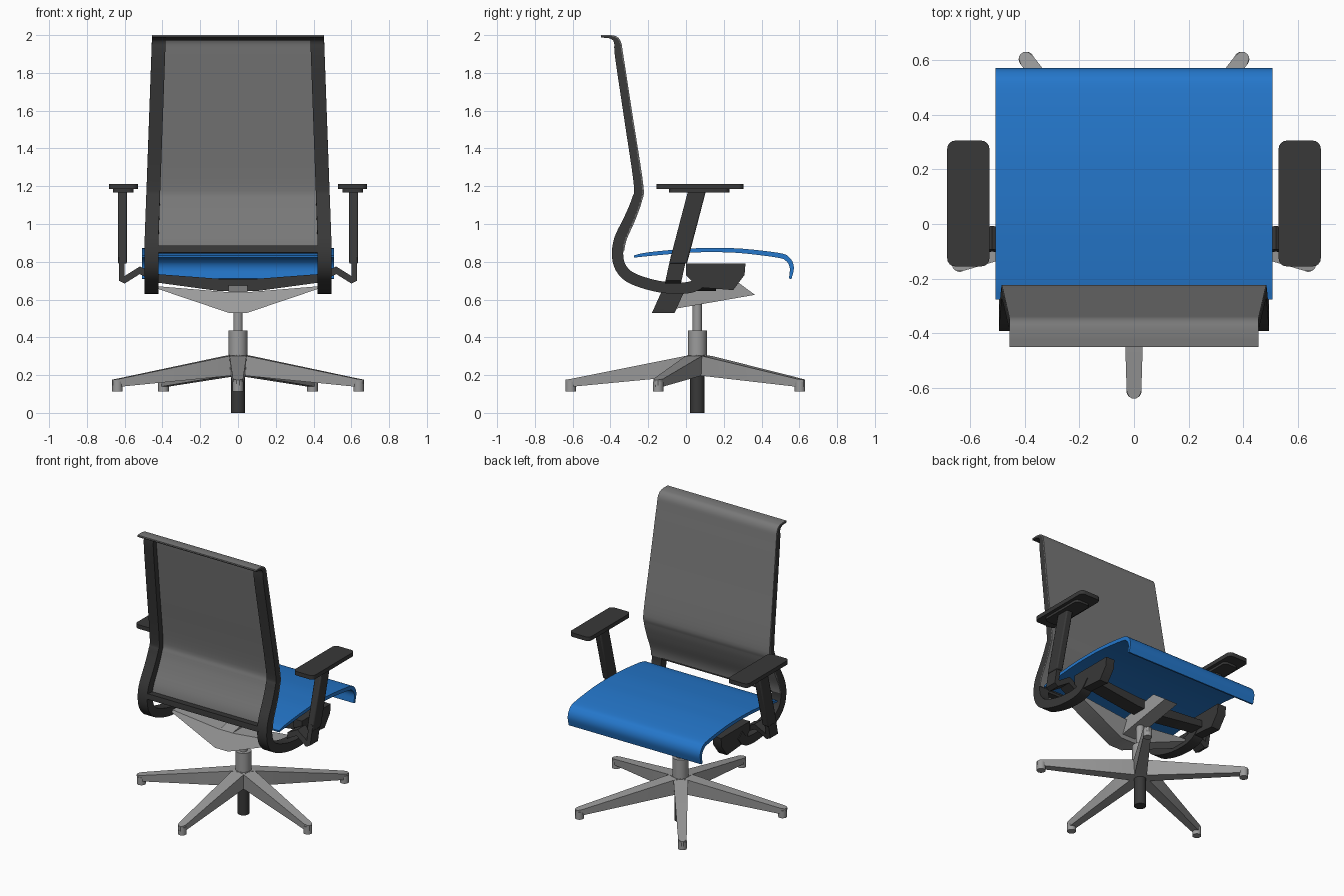
import bpy, bmesh, math
from mathutils import Vector, Matrix

if "Cube" in bpy.data.objects:
    bpy.data.objects.remove(bpy.data.objects["Cube"])


def material(name, rgb):
    m = bpy.data.materials.new(name)
    m.use_nodes = True
    m.diffuse_color = (*rgb, 1)
    m.node_tree.nodes["Principled BSDF"].inputs["Base Color"].default_value = (*rgb, 1)
    return m


BLACK = material("black plastic", (0.04, 0.04, 0.04))
MESH = material("grey mesh", (0.19, 0.19, 0.19))
METAL = material("light grey metal", (0.33, 0.33, 0.33))
BLUE = material("blue fabric", (0.018, 0.185, 0.6))


def finish(name, bm, mat, bevel=0):
    bmesh.ops.recalc_face_normals(bm, faces=bm.faces[:])
    mesh = bpy.data.meshes.new(name)
    bm.to_mesh(mesh)
    bm.free()
    mesh.materials.append(mat)
    ob = bpy.data.objects.new(name, mesh)
    bpy.context.collection.objects.link(ob)
    bpy.ops.object.select_all(action='DESELECT')
    ob.select_set(True)
    bpy.context.view_layer.objects.active = ob
    bpy.ops.object.shade_smooth_by_angle(angle=math.radians(35))
    if bevel:
        b = ob.modifiers.new("bevel", 'BEVEL')
        b.width, b.segments = bevel, 2
    return ob


def loft(name, rings, mat, bevel=0):
    """Skin a list of equal-length rings and cap both ends."""
    bm = bmesh.new()
    vs = [[bm.verts.new(p) for p in ring] for ring in rings]
    n = len(vs[0])
    for a, b in zip(vs, vs[1:]):
        for i in range(n):
            j = (i + 1) % n
            bm.faces.new((a[i], a[j], b[j], b[i]))
    bm.faces.new(vs[0])
    bm.faces.new(vs[-1][::-1])
    return finish(name, bm, mat, bevel)


def side_prism(name, profile, x0, x1, mat, bevel=0):
    return loft(name, [[(x, y, z) for y, z in profile] for x in (x0, x1)], mat, bevel)


def front_prism(name, profile, y0, y1, mat, lean=0):
    base = profile[0][1]
    return loft(name, [[(x, y + lean * (z - base), z) for x, z in profile]
                       for y in (y0, y1)], mat)


def cylinder(name, r, z0, z1, x, y, mat):
    bm = bmesh.new()
    bmesh.ops.create_cone(bm, cap_ends=True, segments=28, radius1=r, radius2=r, depth=z1 - z0,
                          matrix=Matrix.Translation((x, y, (z0 + z1) / 2)))
    return finish(name, bm, mat)


def smooth_path(pts, steps=5):
    """Catmull-Rom curve through (y, z, thickness) points."""
    p = [Vector(q) for q in pts]
    p = [p[0] * 2 - p[1]] + p + [p[-1] * 2 - p[-2]]
    out = []
    for a, b, c, d in zip(p, p[1:], p[2:], p[3:]):
        for k in range(steps):
            t = k / steps
            out.append(0.5 * (2 * b + (c - a) * t + (2 * a - 5 * b + 4 * c - d) * t ** 2
                              + (3 * b - a - 3 * c + d) * t ** 3))
    return out + [p[-2]]


def ribbon(name, path, left, right, mat, low=-0.5, high=0.5, skin=0):
    """Band along a side path; left and right give x from height."""
    rings = []
    for i, p in enumerate(path):
        d = path[min(i + 1, len(path) - 1)] - path[max(i - 1, 0)]
        n = Vector((-d.y, d.x)).normalized()
        a = p.xy + n * p.z * low
        b = p.xy + n * (p.z * high + skin)
        rings.append([(left(p.y), *a), (right(p.y), *a), (right(p.y), *b), (left(p.y), *b)])
    return loft(name, rings, mat)


# Backrest: side rails that sweep under the seat, mesh sheet, cross bars
rail = smooth_path([(-0.45, 1.991, .008), (-0.40, 1.988, .014), (-0.367, 1.965, .03),
                    (-0.355, 1.88, .04), (-0.305, 1.55, .042), (-0.254, 1.21, .045),
                    (-0.262, 1.13, .05), (-0.30, 1.03, .055), (-0.35, 0.92, .06),
                    (-0.362, 0.83, .06), (-0.34, 0.76, .06), (-0.28, 0.71, .06),
                    (-0.15, 0.67, .06), (-0.02, 0.66, .06), (0.06, 0.68, .06),
                    (0.11, 0.735, .06)])


def outer(z):
    return min(0.455 + (2 - z) * 0.036, 0.495)


for s, side in ((1, "left"), (-1, "right")):
    ribbon(side + "_back_rail", rail, lambda z: s * (outer(z) - 0.073),
           lambda z: s * outer(z), BLACK)
sheet = [p for p in rail if p.y > 0.86]
ribbon("back_mesh", sheet, lambda z: -outer(z), outer, MESH, low=0.42, skin=0.005)
ribbon("back_top_trim", rail[:9], lambda z: -outer(z), outer, BLACK, low=-0.4, high=0.38)
lower = [p for p in rail if 0.83 < p.y < 0.9]
ribbon("back_lower_bar", lower, lambda z: -0.43, lambda z: 0.43, BLACK, high=0.4)

# Seat pan with a waterfall front edge
seat = smooth_path([(-0.275, 0.828, .012), (-0.2, 0.84, .02), (0, 0.858, .022),
                    (0.15, 0.862, .022), (0.3, 0.857, .024), (0.49, 0.834, .026),
                    (0.54, 0.812, .026), (0.56, 0.77, .022), (0.552, 0.71, .014)])
ribbon("seat", seat, lambda z: -0.508, lambda z: 0.508, BLUE)

# Under-seat mechanism
side_prism("centre_beam", [(-0.18, 0.53), (-0.13, 0.64), (0.25, 0.71), (0.365, 0.625)],
           -0.05, 0.05, METAL)
front_prism("support_wing", [(-0.05, 0.53), (0.05, 0.53), (0.42, 0.655), (0.42, 0.67),
                             (0.06, 0.64), (-0.06, 0.64), (-0.42, 0.67), (-0.42, 0.655)],
            -0.18, -0.06, METAL, lean=0.45)
front_prism("cross_beam", [(-0.1, 0.645), (0.1, 0.645), (0.43, 0.69), (0.43, 0.735),
                           (0.1, 0.71), (-0.1, 0.71), (-0.43, 0.735), (-0.43, 0.69)],
            0.06, 0.16, BLACK)

for s, side in ((1, "left"), (-1, "right")):
    side_prism(side + "_seat_bracket", [(0, 0.79), (0.315, 0.79), (0.31, 0.73),
                                        (0.25, 0.65), (0.06, 0.665), (0.0, 0.73)],
               s * 0.425, s * 0.49, BLACK)

    # Armrest: bent strap, slanted post, two-layer pad
    strap = [(0.45, 0.74), (0.52, 0.775), (0.6, 0.725), (0.6, 0.83), (0.63, 0.83),
             (0.63, 0.70), (0.6, 0.685), (0.52, 0.735), (0.45, 0.70)]
    front_prism(side + "_arm_strap", [(s * x, z) for x, z in strap], -0.1, -0.015, BLACK, 0.22)
    side_prism(side + "_arm_post", [(-0.09, 0.79), (0.005, 0.79), (0.107, 1.18), (0.012, 1.18)],
               s * 0.588, s * 0.636, BLACK, 0.008)
    for part, hx, y0, y1, z0, z1 in (("pad", 0.077, -0.155, 0.305, 1.184, 1.212),
                                     ("pad_plate", 0.055, -0.09, 0.23, 1.168, 1.186)):
        cx, r = s * 0.607, 0.028
        outline = []
        for k in range(20):
            q = k // 5
            a = math.radians(90 * q + 22.5 * (k % 5))
            sx, sy = (1, -1, -1, 1)[q], (1, 1, -1, -1)[q]
            outline.append((cx + sx * (hx - r) + r * math.cos(a),
                            (y0 + y1) / 2 + sy * ((y1 - y0) / 2 - r) + r * math.sin(a)))
        loft(side + "_arm_" + part, [[(x, y, z) for x, y in outline] for z in (z0, z1)], BLACK)

# Pedestal column
CY = 0.06
cylinder("lower_stem", 0.038, 0, 0.29, 0, CY, BLACK)
cylinder("column_sleeve", 0.05, 0.2, 0.435, 0, CY, METAL)
cylinder("gas_piston", 0.025, 0.42, 0.62, 0, CY, METAL)

# Five-legged base with a rounded tip and foot on each leg
for k in range(5):
    ang = math.radians(-90 + 72 * k)
    rings = []
    for r, wide, top, bottom in ((0.0, 0.048, 0.308, 0.195), (0.07, 0.045, 0.3, 0.195),
                                 (0.67, 0.027, 0.18, 0.138), (0.69, 0.02, 0.177, 0.138),
                                 (0.699, 0.008, 0.175, 0.138)):
        rings.append([Matrix.Rotation(ang, 3, 'Z') @ Vector((r, w, z)) + Vector((0, CY, 0))
                      for w, z in ((-wide, top), (wide, top),
                                   (wide * 0.85, bottom), (-wide * 0.85, bottom))])
    loft("base_leg_%d" % (k + 1), rings, METAL)
    cylinder("foot_%d" % (k + 1), 0.028, 0.113, 0.165, 0.671 * math.cos(ang),
             CY + 0.671 * math.sin(ang), METAL)
